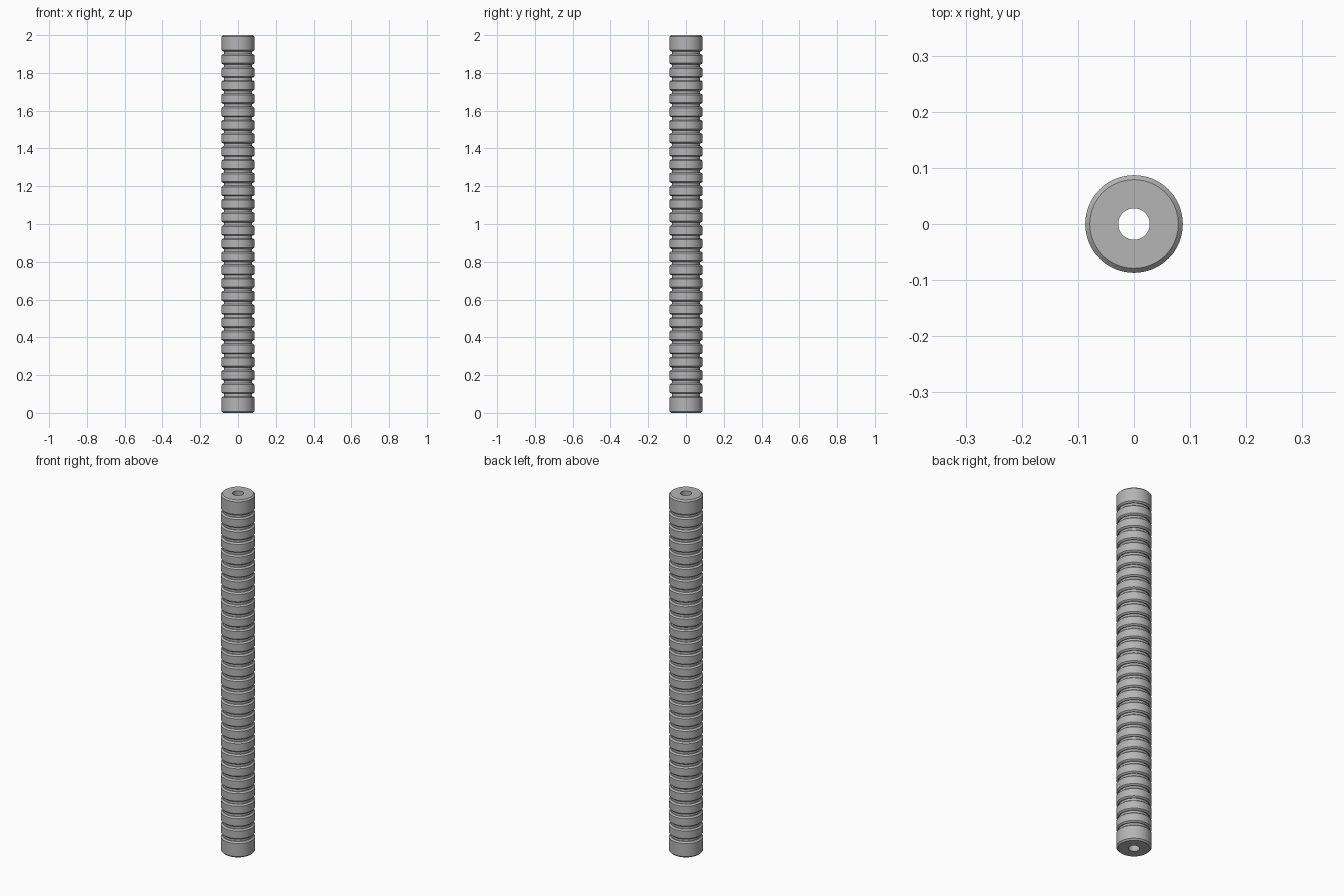
import bpy
import bmesh
import math

if "Cube" in bpy.data.objects:
    bpy.data.objects.remove(bpy.data.objects["Cube"])

HEIGHT, OUTER, BORE, ROOT = 2.0, 0.087, 0.028, 0.075
CHAMFER = 0.008
GROOVES, FIRST, LAST = 27, 0.095, 1.907
HALF_TOP, HALF_ROOT = 0.014, 0.007
SEGMENTS = 64

# Grey metal
metal = bpy.data.materials.new("grey_metal")
metal.use_nodes = True
colour = (0.46, 0.46, 0.46, 1)
metal.diffuse_color = colour
metal.node_tree.nodes["Principled BSDF"].inputs["Base Color"].default_value = colour

# Half section: bore, chamfered ends and evenly spaced grooves
profile = [(BORE, 0), (OUTER - CHAMFER, 0), (OUTER, CHAMFER)]
for i in range(GROOVES):
    z = FIRST + (LAST - FIRST) * i / (GROOVES - 1)
    profile += [(OUTER, z - HALF_TOP), (OUTER - CHAMFER, z - HALF_ROOT),
                (ROOT, z - HALF_ROOT), (ROOT, z + HALF_ROOT),
                (OUTER - CHAMFER, z + HALF_ROOT), (OUTER, z + HALF_TOP)]
profile += [(OUTER, HEIGHT - CHAMFER), (OUTER - CHAMFER, HEIGHT), (BORE, HEIGHT)]

# Grooved tube, turned from the closed half section
bm = bmesh.new()
verts = [bm.verts.new((r, 0, z)) for r, z in profile]
edges = [bm.edges.new((a, b)) for a, b in zip(verts, verts[1:] + verts[:1])]
bmesh.ops.spin(bm, geom=verts + edges, cent=(0, 0, 0), axis=(0, 0, 1),
               angle=math.tau, steps=SEGMENTS, use_duplicate=False)
bmesh.ops.remove_doubles(bm, verts=bm.verts, dist=0.0001)
bmesh.ops.recalc_face_normals(bm, faces=bm.faces)
mesh = bpy.data.meshes.new("grooved_tube")
bm.to_mesh(mesh)
bm.free()
mesh.materials.append(metal)
tube = bpy.data.objects.new("grooved_tube", mesh)
bpy.context.collection.objects.link(tube)
bpy.context.view_layer.objects.active = tube
tube.select_set(True)
bpy.ops.object.shade_smooth_by_angle(angle=math.radians(25))
